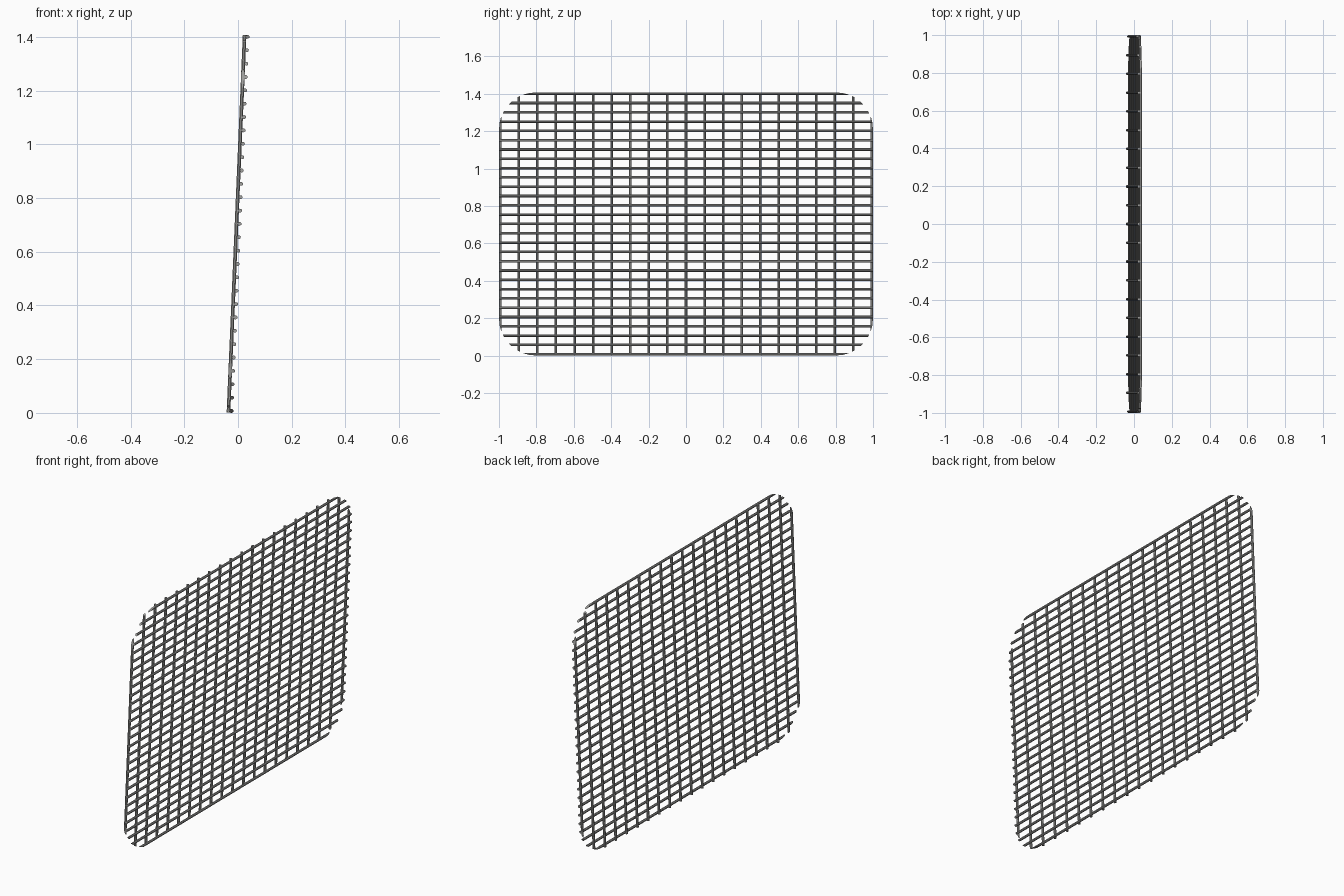
import bpy, bmesh, math
from mathutils import Matrix

if "Cube" in bpy.data.objects:
    bpy.data.objects.remove(bpy.data.objects["Cube"])

R = 0.0068            # rod radius
W, H = 1.0, 0.704     # half width and half height of the panel
CORNER = 0.2          # corner radius
TILT = math.radians(2.45)
SIDES = 8

steel = bpy.data.materials.new("grey steel")
steel.diffuse_color = (0.36, 0.36, 0.35, 1)
steel.use_nodes = True
steel.node_tree.nodes["Principled BSDF"].inputs["Base Color"].default_value = steel.diffuse_color


def reach(c, half_across, half_along):
    """Half length of a rod edge at offset c, inside the rounded outline."""
    d = max(0, abs(c) - (half_across - CORNER))
    return half_along - CORNER + math.sqrt(max(0, CORNER ** 2 - d ** 2))


def add_rods(name, count, across, along, depth, vertical):
    bm = bmesh.new()
    for i in range(count):
        centre = (across - R) * (2 * i / (count - 1) - 1)
        rings = ([], [])
        for k in range(SIDES):
            a = 2 * math.pi * (k + 0.5) / SIDES
            rr = R / math.cos(math.pi / SIDES)
            c, x = centre + rr * math.cos(a), depth + rr * math.sin(a)
            c = max(-across, min(across, c))
            length = reach(c, across, along)
            for ring, s in zip(rings, (-1, 1)):
                p = (x, c, s * length) if vertical else (x, s * length, c)
                ring.append(bm.verts.new(p))
        lo, hi = rings
        for k in range(SIDES):
            n = (k + 1) % SIDES
            bm.faces.new((lo[k], lo[n], hi[n], hi[k]))
        bm.faces.new(lo[::-1])
        bm.faces.new(hi)
    bmesh.ops.recalc_face_normals(bm, faces=bm.faces)
    # lean the panel and lift it onto the ground
    bm.transform(Matrix.Translation((0, 0, H)) @ Matrix.Rotation(TILT, 4, 'Y'))
    me = bpy.data.meshes.new(name)
    bm.to_mesh(me)
    bm.free()
    me.materials.append(steel)
    ob = bpy.data.objects.new(name, me)
    bpy.context.collection.objects.link(ob)


# upright rods behind, cross rods welded to the +x side
add_rods("upright_rods", 21, W, H, -0.0055, True)
add_rods("cross_rods", 29, H, W, 0.0055, False)
